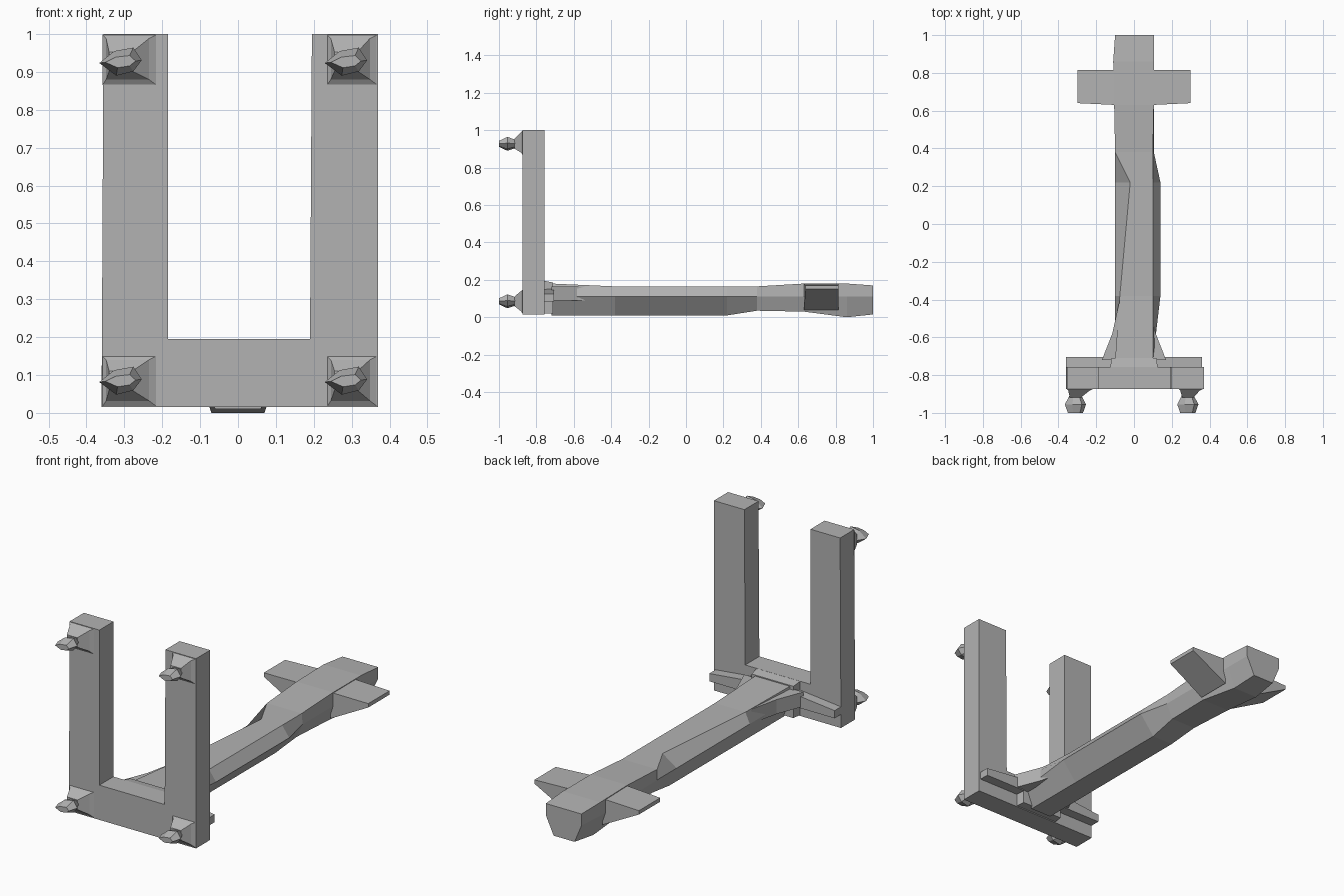
import bpy, bmesh

cube = bpy.data.objects.get("Cube")
if cube:
    bpy.data.objects.remove(cube)

grey = bpy.data.materials.new("plain grey")
grey.use_nodes = True
colour = (0.45, 0.45, 0.45, 1)
grey.diffuse_color = colour
grey.node_tree.nodes["Principled BSDF"].inputs["Base Color"].default_value = colour


def loft(name, rings):
    """Skin a closed solid through rings with equal point counts."""
    bm = bmesh.new()
    loops = [[bm.verts.new(p) for p in ring] for ring in rings]
    n = len(loops[0])
    for a, b in zip(loops, loops[1:]):
        for i in range(n):
            j = (i + 1) % n
            bm.faces.new((a[i], a[j], b[j], b[i]))
    bm.faces.new(loops[0][::-1])
    bm.faces.new(loops[-1])
    bmesh.ops.recalc_face_normals(bm, faces=bm.faces)
    mesh = bpy.data.meshes.new(name)
    bm.to_mesh(mesh)
    bm.free()
    mesh.materials.append(grey)
    obj = bpy.data.objects.new(name, mesh)
    bpy.context.collection.objects.link(obj)
    return obj


def rect_y(x0, x1, z0, z1, y):
    return [(x0, y, z0), (x1, y, z0), (x1, y, z1), (x0, y, z1)]


def rect_x(y0, y1, z0, z1, x):
    return [(x, y0, z0), (x, y1, z0), (x, y1, z1), (x, y0, z1)]


# Upright U-shaped frame
outline = [(-0.36, 0.015), (0.37, 0.015), (0.37, 1), (0.195, 1),
           (0.19, 0.195), (-0.185, 0.195), (-0.185, 1), (-0.355, 1)]
loft("upright_frame", [[(x, y, z) for x, z in outline] for y in (-0.873, -0.757)])

# Pegs on the front: flared foot, thin neck and faceted knob
hexagon = [(-1, -0.1), (-0.3, 0.75), (0.6, 1), (1, 0.1), (0.6, -0.7), (-0.2, -1)]
for side, x0, x1, kx in (("right", -0.358, -0.215, -0.31), ("left", 0.235, 0.368, 0.285)):
    for level, z0, z1, kz in (("lower", 0.017, 0.15, 0.085), ("upper", 0.865, 0.998, 0.927)):
        loft(f"{level}_{side}_peg_foot", [
            rect_y(x0, x1, z0, z1, -0.872),
            rect_y(x0 + 0.01, x1 - 0.02, z0 + 0.015, z1 - 0.01, -0.882),
            rect_y(kx - 0.03, kx + 0.03, kz - 0.025, kz + 0.025, -0.918)])
        loft(f"{level}_{side}_peg_knob", [
            [(kx + u * w, y, kz + v * h) for u, v in hexagon]
            for y, w, h in ((-0.905, 0.03, 0.02), (-0.955, 0.056, 0.037), (-1, 0.04, 0.016))])

# Joint block and rear ledges behind the frame
loft("joint_block", [rect_y(-0.125, 0.125, 0.02, 0.195, -0.76),
                     rect_y(-0.12, 0.12, 0.02, 0.185, -0.71)])
for side, s in (("right", -1), ("left", 1)):
    loft(f"{side}_rear_ledge", [rect_x(-0.76, -0.705, 0.085, 0.125, s * 0.36),
                                rect_x(-0.76, -0.705, 0.085, 0.15, s * 0.12)])

# Long beam: y, top left, top right, mid left, mid right, bottom half width, bottom, top
sections = [(-0.72, -0.1, 0.1, -0.1, 0.1, 0.06, 0.01, 0.18),
            (-0.38, -0.075, 0.1, -0.1, 0.14, 0.06, 0.01, 0.165),
            (0.22, -0.02, 0.1, -0.1, 0.14, 0.06, 0.01, 0.165),
            (0.38, -0.1, 0.1, -0.1, 0.105, 0.07, 0.035, 0.165),
            (0.63, -0.105, 0.105, -0.105, 0.105, 0.08, 0.03, 0.18),
            (0.86, -0.11, 0.105, -0.11, 0.105, 0.07, 0, 0.18),
            (1, -0.1, 0.105, -0.1, 0.105, 0.06, 0.015, 0.17)]
loft("long_beam", [[(tl, y, top), (tr, y, top), (mr, y, 0.11), (w, y, low),
                    (-w, y, low), (ml, y, 0.11)]
                   for y, tl, tr, ml, mr, w, low, top in sections])

# Gussets and wedge-shaped cross arms on both sides of the beam
for side, s in (("right", -1), ("left", 1)):
    loft(f"{side}_gusset", [
        [(s * 0.08, -0.72, z), (s * 0.17, -0.72, z), (s * 0.115, -0.58, z), (s * 0.08, -0.42, z)]
        for z in (0.09, 0.165)])
    loft(f"{side}_cross_arm", [rect_x(0.63, 0.815, 0.04, 0.177, s * 0.09),
                               rect_x(0.64, 0.815, 0.15, 0.17, s * 0.3)])
